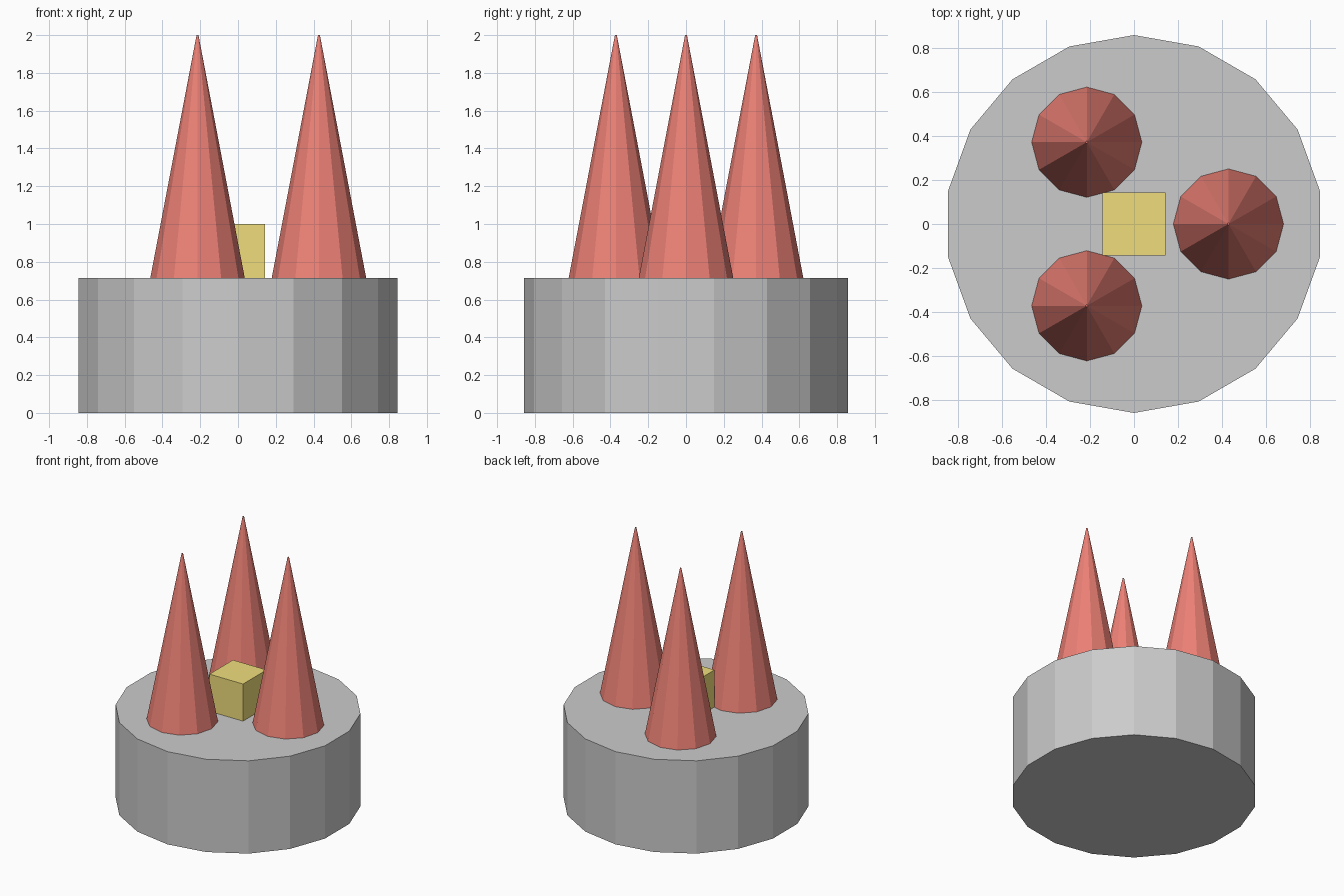
import bpy, math

if "Cube" in bpy.data.objects:
    bpy.data.objects.remove(bpy.data.objects["Cube"])

UNIT = 1 / 7          # the whole model sits on a 1/7 module
TOP = 5 * UNIT        # height of the base's upper face


def paint(obj, name, colour):
    mat = bpy.data.materials.get(name) or bpy.data.materials.new(name)
    mat.diffuse_color = (*colour, 1)
    mat.use_nodes = True
    mat.node_tree.nodes["Principled BSDF"].inputs["Base Color"].default_value = mat.diffuse_color
    obj.data.materials.append(mat)


# Round 18-sided base
bpy.ops.mesh.primitive_cylinder_add(vertices=18, radius=6 * UNIT, depth=TOP,
                                    location=(0, 0, TOP / 2))
bpy.context.object.name = "base"

# Three 12-sided spikes with barely blunted tips, spaced evenly in a ring
height = 9 * UNIT
for i in range(3):
    a = math.radians(120 * i)
    bpy.ops.mesh.primitive_cone_add(
        vertices=12, radius1=0.25, radius2=0.005, depth=height,
        location=(3 * UNIT * math.cos(a), 3 * UNIT * math.sin(a), TOP + height / 2))
    spike = bpy.context.object
    spike.name = f"spike_{i + 1}"
    paint(spike, "red", (0.85, 0.22, 0.18))

# Central cube
bpy.ops.mesh.primitive_cube_add(size=2 * UNIT, location=(0, 0, TOP + UNIT))
cube = bpy.context.object
cube.name = "centre_block"
paint(cube, "gold", (0.87, 0.73, 0.2))
